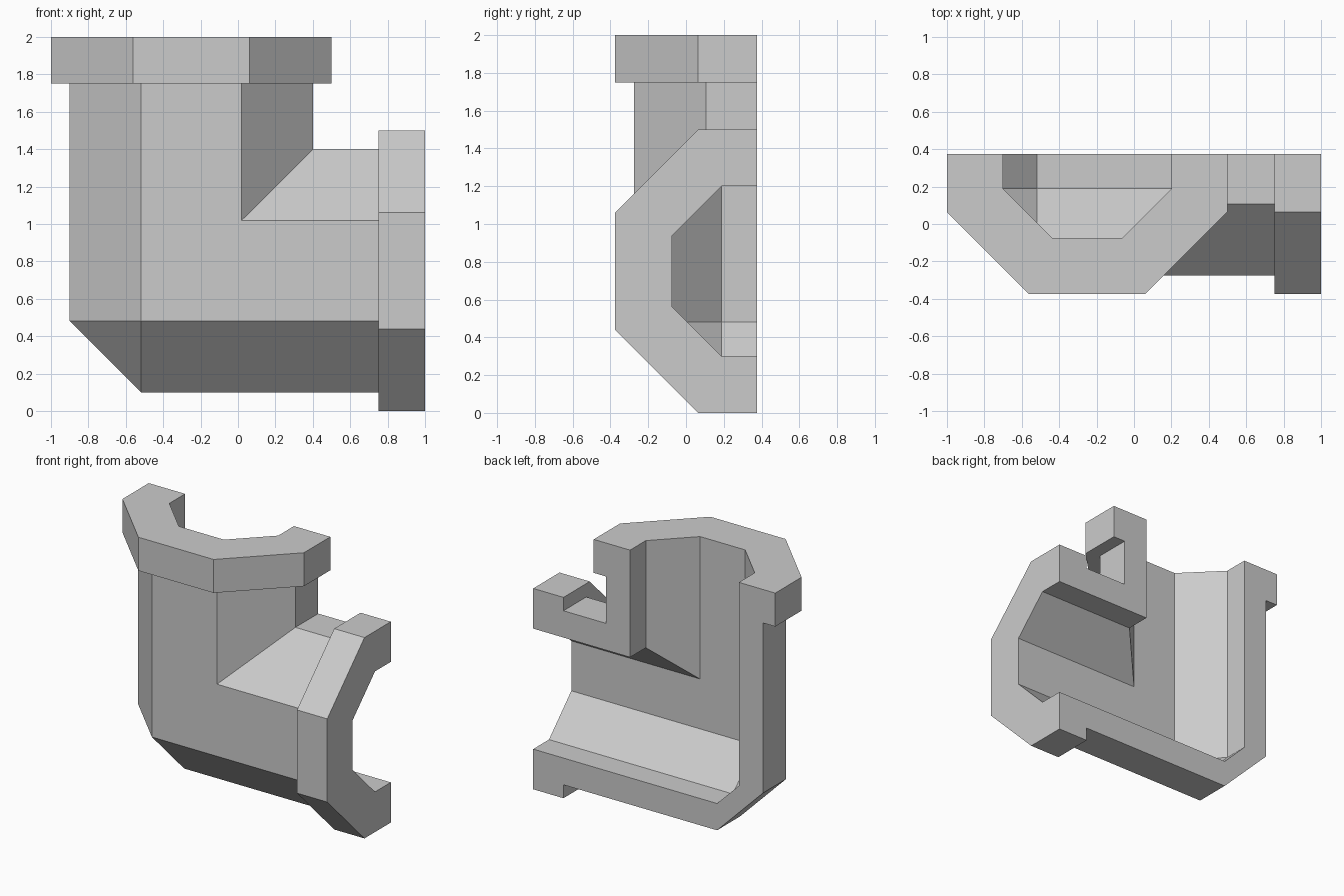
import bpy, bmesh, math

if "Cube" in bpy.data.objects:
    bpy.data.objects.remove(bpy.data.objects["Cube"])

T = math.tan(math.pi / 8)          # half side of an octagon with unit apothem
CX, CZ, BACK = -0.25, 0.75, 0.375  # pipe axes and the flat back plane
BODY, FLANGE, BORE = 0.65, 0.75, 0.45
CORNER = BODY * T                  # where the elbow's outer corner is chamfered


def loft(name, rings):
    """Closed solid skinned through rings of equal length, capped at both ends."""
    bm = bmesh.new()
    vr = [[bm.verts.new(p) for p in ring] for ring in rings]
    n = len(rings[0])
    for a, b in zip(vr, vr[1:]):
        for i in range(n):
            j = (i + 1) % n
            bm.faces.new((a[i], a[j], b[j], b[i]))
    bm.faces.new(vr[0])
    bm.faces.new(vr[-1])
    bmesh.ops.remove_doubles(bm, verts=bm.verts[:], dist=1e-4)
    bmesh.ops.recalc_face_normals(bm, faces=bm.faces[:])
    mesh = bpy.data.meshes.new(name)
    bm.to_mesh(mesh)
    bm.free()
    ob = bpy.data.objects.new(name, mesh)
    bpy.context.collection.objects.link(ob)
    return ob


def elbow(name, levels, top, right):
    """Elbow made from L-shaped outlines; levels are (depth y, half width w)."""
    rings = []
    for y, w in levels:
        c = min(w, CORNER)
        outline = [(CX - w, top), (CX - w, CZ - c), (CX - c, CZ - w), (right, CZ - w),
                   (right, CZ + w), (CX + w, CZ + w), (CX + w, top)]
        rings.append([(x, y, z) for x, z in outline])
    return loft(name, rings)


def half_octagon(a, back):
    """(offset, y) points of the front half of an octagon."""
    s = a * T
    return [(-a, back), (-a, BACK - s), (-s, BACK - a), (s, BACK - a), (a, BACK - s), (a, back)]


def boolean(ob, other, op):
    mod = ob.modifiers.new(op, 'BOOLEAN')
    mod.operation, mod.solver, mod.object = op, 'EXACT', other
    bpy.context.view_layer.objects.active = ob
    bpy.ops.object.modifier_apply(modifier=mod.name)
    bpy.data.objects.remove(other, do_unlink=True)


# Outer elbow, left over-deep at the back and trimmed later
pipe = elbow("half_pipe_elbow",
             [(0.5, BODY), (BACK - CORNER, BODY), (BACK - BODY, CORNER)], 1.9, 0.9)

# Flanges on the top end and the right end
prof = half_octagon(FLANGE, 0.6)
boolean(pipe, loft("top_flange", [[(CX + o, y, z) for o, y in prof] for z in (1.75, 2.0)]), 'UNION')
boolean(pipe, loft("side_flange", [[(x, y, CZ + o) for o, y in prof] for x in (0.75, 1.0)]), 'UNION')

# Flat open back
trim = [(-2, -1), (2, -1), (2, 3), (-2, 3)]
boolean(pipe, loft("back_trim", [[(x, y, z) for x, z in trim] for y in (BACK, 1.0)]), 'DIFFERENCE')

# Octagonal bore with its own chamfered corner
s = BORE * T
bore = elbow("bore", [(0.7, BORE), (BACK - s, BORE),
                      (BACK - s - (BORE - CORNER), CORNER), (BACK - BORE, s)], 2.3, 1.3)
boolean(pipe, bore, 'DIFFERENCE')
